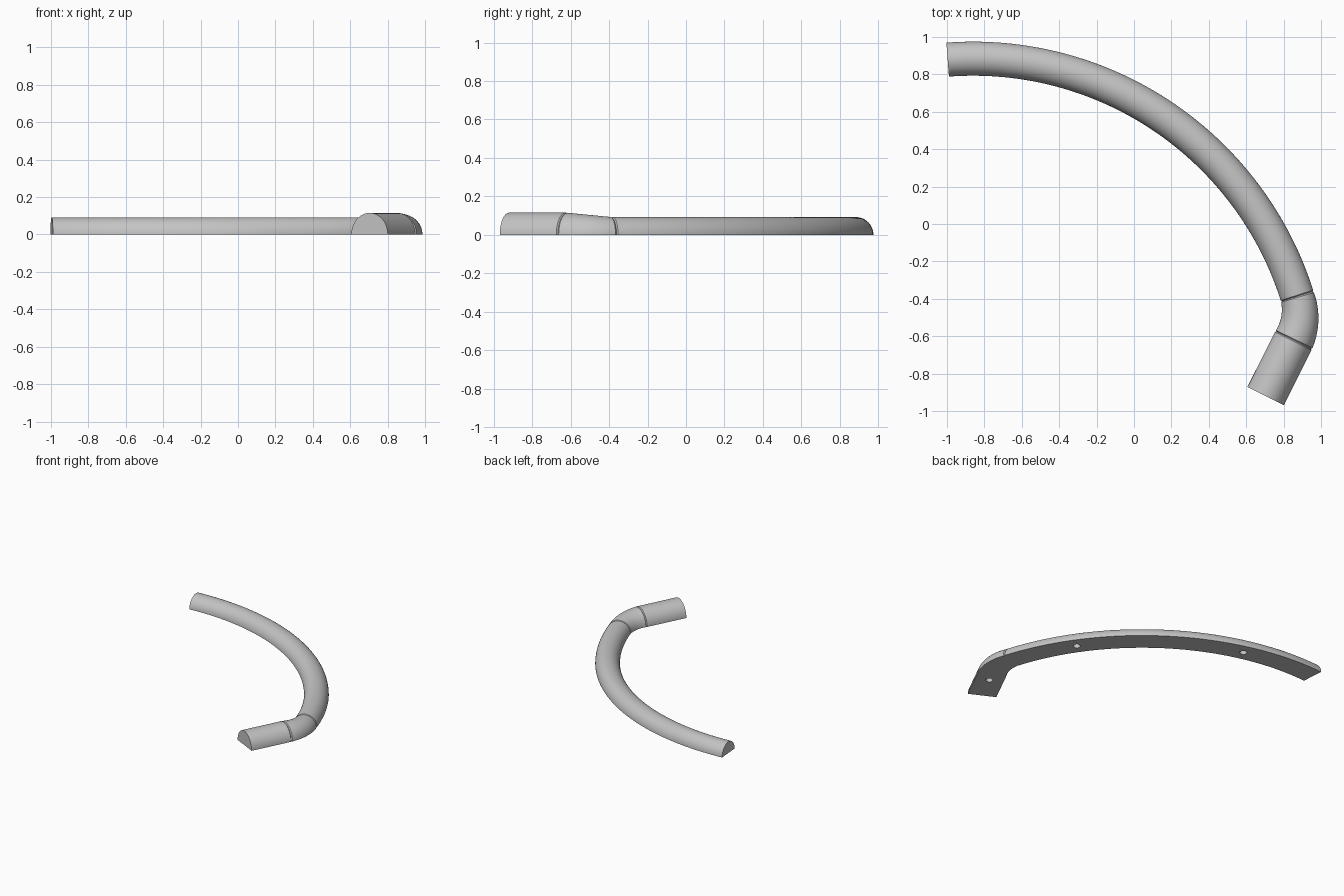
import bpy, bmesh
from math import sin, cos, pi, radians
from mathutils import Vector

cube = bpy.data.objects.get("Cube")
if cube:
    bpy.data.objects.remove(cube, do_unlink=True)

grey = bpy.data.materials.new("light grey")
grey.use_nodes = True
grey.diffuse_color = (0.55, 0.55, 0.55, 1)
grey.node_tree.nodes["Principled BSDF"].inputs["Base Color"].default_value = (0.55, 0.55, 0.55, 1)

SIDES = 36        # steps around the half-round profile
GROOVE = 0.006    # size of the chamfer at each seam


def sweep(name, path, size_start, size_end, seam_start, seam_end):
    """Sweep a half-round section; path(t) gives a point and its heading angle."""
    steps = 64 if name == "long_arc" else 20
    length = sum((path((i + 1) / steps)[0] - path(i / steps)[0]).length for i in range(steps))
    g = GROOVE / length
    stations = [(i / steps, 0) for i in range(steps + 1)]
    if seam_start:
        stations[0:1] = [(0, GROOVE), (g, 0)]
    if seam_end:
        stations[-1:] = [(1 - g, 0), (1, GROOVE)]
    bm = bmesh.new()
    rings = []
    for t, cut in stations:
        p, a = path(t)
        side = Vector((-sin(a), cos(a), 0))
        w, h = [s + (e - s) * t - cut for s, e in zip(size_start, size_end)]
        rings.append([bm.verts.new(p + side * w * cos(k * pi / SIDES)
                                   + Vector((0, 0, h * sin(k * pi / SIDES))))
                      for k in range(SIDES + 1)])
    n = SIDES + 1
    for r, q in zip(rings, rings[1:]):
        for k in range(n):
            bm.faces.new((r[k], r[(k + 1) % n], q[(k + 1) % n], q[k]))
    bm.faces.new(rings[0])
    bm.faces.new(rings[-1])
    bmesh.ops.recalc_face_normals(bm, faces=bm.faces)
    mesh = bpy.data.meshes.new(name)
    bm.to_mesh(mesh)
    bm.free()
    mesh.materials.append(grey)
    ob = bpy.data.objects.new(name, mesh)
    bpy.context.collection.objects.link(ob)
    return ob


def circle_path(centre, radius, start, end):
    def path(t):
        a = radians(start + (end - start) * t)
        return centre + radius * Vector((cos(a), sin(a), 0)), a - pi / 2
    return path


def drill(ob, points):
    """Blind screw holes in the flat underside."""
    for p in points:
        bpy.ops.mesh.primitive_cylinder_add(vertices=24, radius=0.027, depth=0.12,
                                            location=(p.x, p.y, -0.01))
        cutter = bpy.context.object
        cutter.data.materials.append(grey)
        cutter.hide_render = True
        mod = ob.modifiers.new("screw_hole", 'BOOLEAN')
        mod.operation = 'DIFFERENCE'
        mod.solver = 'EXACT'
        mod.object = cutter
        bpy.context.view_layer.objects.active = ob
        bpy.ops.object.modifier_apply(modifier=mod.name)
        bpy.data.objects.remove(cutter, do_unlink=True)


thin, thick = (0.091, 0.092), (0.109, 0.115)
JOINT, TURN = 17.5, -26.7   # seam angles of the bend

# Long curved rail
arc_centre, arc_radius = Vector((-0.86, -0.933, 0)), 1.817
arc = circle_path(arc_centre, arc_radius, 94.3, JOINT)
long_arc = sweep("long_arc", arc, thin, thin, False, True)

# Tight bend that swells to the thicker section
joint = arc(1)[0]
bend_radius = 0.312
bend_centre = joint - bend_radius * Vector((cos(radians(JOINT)), sin(radians(JOINT)), 0))
bend = circle_path(bend_centre, bend_radius, JOINT, TURN)
bend_ob = sweep("bend", bend, thin, thick, True, True)

# Straight end piece
start, heading = bend(1)
forward = Vector((cos(heading), sin(heading), 0))
straight = sweep("straight_end", lambda t: (start + forward * 0.335 * t, heading),
                 thick, thick, True, False)

# Screw holes underneath
drill(long_arc, [circle_path(arc_centre, arc_radius, a, a)(0)[0] for a in (74.5, 34.5)])
drill(straight, [start + forward * 0.1])

for ob in (long_arc, bend_ob, straight):
    bpy.ops.object.select_all(action='DESELECT')
    ob.select_set(True)
    bpy.context.view_layer.objects.active = ob
    bpy.ops.object.shade_smooth_by_angle(angle=radians(30))
